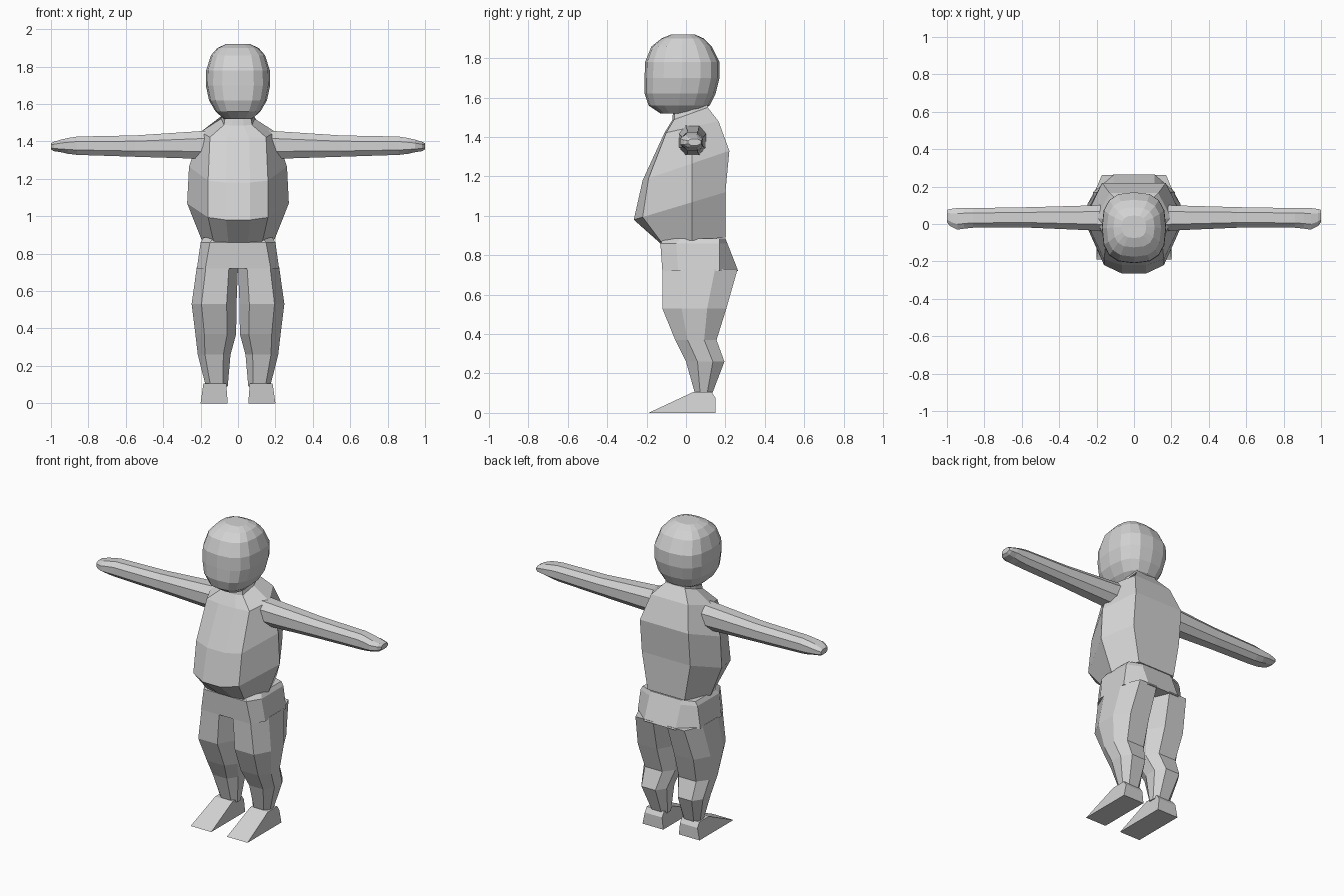
import bpy, bmesh, math

if "Cube" in bpy.data.objects:
    bpy.data.objects.remove(bpy.data.objects["Cube"])

grey = bpy.data.materials.new("plain_grey")
grey.diffuse_color = (0.65, 0.65, 0.65, 1)
grey.use_nodes = True
grey.node_tree.nodes["Principled BSDF"].inputs["Base Color"].default_value = grey.diffuse_color


def loft(name, rings):
    """Skin a list of equal-sized point rings and cap both ends."""
    bm = bmesh.new()
    rows = [[bm.verts.new(p) for p in ring] for ring in rings]
    n = len(rows[0])
    for a, b in zip(rows, rows[1:]):
        for i in range(n):
            j = (i + 1) % n
            bm.faces.new((a[i], a[j], b[j], b[i]))
    bm.faces.new(rows[0][::-1])
    bm.faces.new(rows[-1])
    bmesh.ops.recalc_face_normals(bm, faces=bm.faces)
    me = bpy.data.meshes.new(name)
    bm.to_mesh(me)
    bm.free()
    me.materials.append(grey)
    ob = bpy.data.objects.new(name, me)
    bpy.context.collection.objects.link(ob)
    return ob


def mirrored(name, rings):
    """Build a part on +x and its twin on -x."""
    loft("left_" + name, rings)
    loft("right_" + name, [[(-x, y, z) for x, y, z in r] for r in rings])


def octagon(a0, a1, b0, b1, f=0.25, g=0.3):
    """Rectangle with cut corners; f and g are the cut fractions."""
    da, db = (a1 - a0) * f, (b1 - b0) * g
    return [(a0 + da, b0), (a1 - da, b0), (a1, b0 + db), (a1, b1 - db),
            (a1 - da, b1), (a0 + da, b1), (a0, b1 - db), (a0, b0 + db)]


# Head: rounded-square rings (z, half width, front y, back y)
head = []
for z, w, y0, y1 in [(1.52, .075, -.13, .05), (1.56, .12, -.19, .12),
                     (1.62, .155, -.21, .15), (1.70, .172, -.21, .17),
                     (1.78, .17, -.208, .17), (1.86, .145, -.175, .13),
                     (1.90, .11, -.125, .09), (1.92, .065, -.075, .045)]:
    ring = []
    for i in range(16):
        a = 2 * math.pi * i / 16
        c, s = math.cos(a), math.sin(a)
        e = 2 / 2.7
        ring.append((w * math.copysign(abs(c) ** e, c),
                     (y0 + y1) / 2 + (y1 - y0) / 2 * math.copysign(abs(s) ** e, s), z))
    head.append(ring)
loft("head", head)

# Torso and neck: tilted rings
# (front y, front z, back y, back z, front, side and back half widths, belly bulge)
torso = []
for yf, zf, yb, zb, wf, ws, wb, bulge in [
        (-.06, 1.58, .10, 1.61, .06, .08, .06, .01),
        (-.07, 1.485, .11, 1.55, .075, .09, .07, .01),
        (-.11, 1.42, .165, 1.48, .15, .20, .13, .01),
        (-.22, 1.18, .22, 1.33, .16, .262, .17, .03),
        (-.265, .98, .20, 1.12, .16, .272, .17, .045),
        (-.13, .86, .20, .89, .13, .195, .13, .01)]:
    half = [(wf * .4, yf), (wf, yf + bulge), (ws, .03), (wb, yb)]
    pts = half + [(-x, y) for x, y in half[::-1]]
    torso.append([(x, y, zf + (zb - zf) * (y - yf) / (yb - yf)) for x, y in pts])
loft("torso", torso)

# Pelvis: (z, front y, back y, front, side and back half widths)
pelvis = []
for z, yf, yb, wf, ws, wb in [(.885, -.11, .20, .13, .185, .10),
                              (.86, -.13, .21, .15, .20, .11),
                              (.72, -.12, .265, .175, .22, .11)]:
    half = [(wf, yf), (ws, yf + .08), (ws, .17), (wb, yb)]
    pts = half + [(-x, y) for x, y in half[::-1]]
    pelvis.append([(x, y, z) for x, y in pts])
loft("pelvis", pelvis)

# Legs: (z, inner x, outer x, front y, back y)
mirrored("leg", [[(x, y, z) for x, y in octagon(x0, x1, y0, y1, .22)]
                 for z, x0, x1, y0, y1 in [(.73, .0, .22, -.12, .262),
                                           (.53, .008, .248, -.12, .205),
                                           (.37, .01, .228, -.055, .155),
                                           (.26, .04, .215, .0, .195),
                                           (.09, .055, .172, .048, .13)]])

# Feet: wedge side profile swept across the width
foot = [(-.19, 0), (.15, 0), (.15, .075), (.13, .105), (.035, .105)]
mirrored("foot", [[(x + (lean if z > .05 else 0), y, z) for y, z in foot]
                  for x, lean in [(.055, .008), (.2, -.015)]])

# Arms with mitten hands: (x, front y, back y, bottom z, top z)
mirrored("arm", [[(x, y, z) for y, z in octagon(y0, y1, z0, z1, .25, .27)]
                 for x, y0, y1, z0, z1 in [(.13, -.04, .11, 1.305, 1.46),
                                           (.20, -.035, .10, 1.307, 1.455),
                                           (.55, -.02, .09, 1.318, 1.432),
                                           (.86, -.02, .085, 1.328, 1.426),
                                           (.91, -.025, .085, 1.334, 1.418),
                                           (.945, -.03, .085, 1.342, 1.41),
                                           (.985, -.01, .08, 1.348, 1.398),
                                           (1.0, .01, .075, 1.358, 1.39)]])
